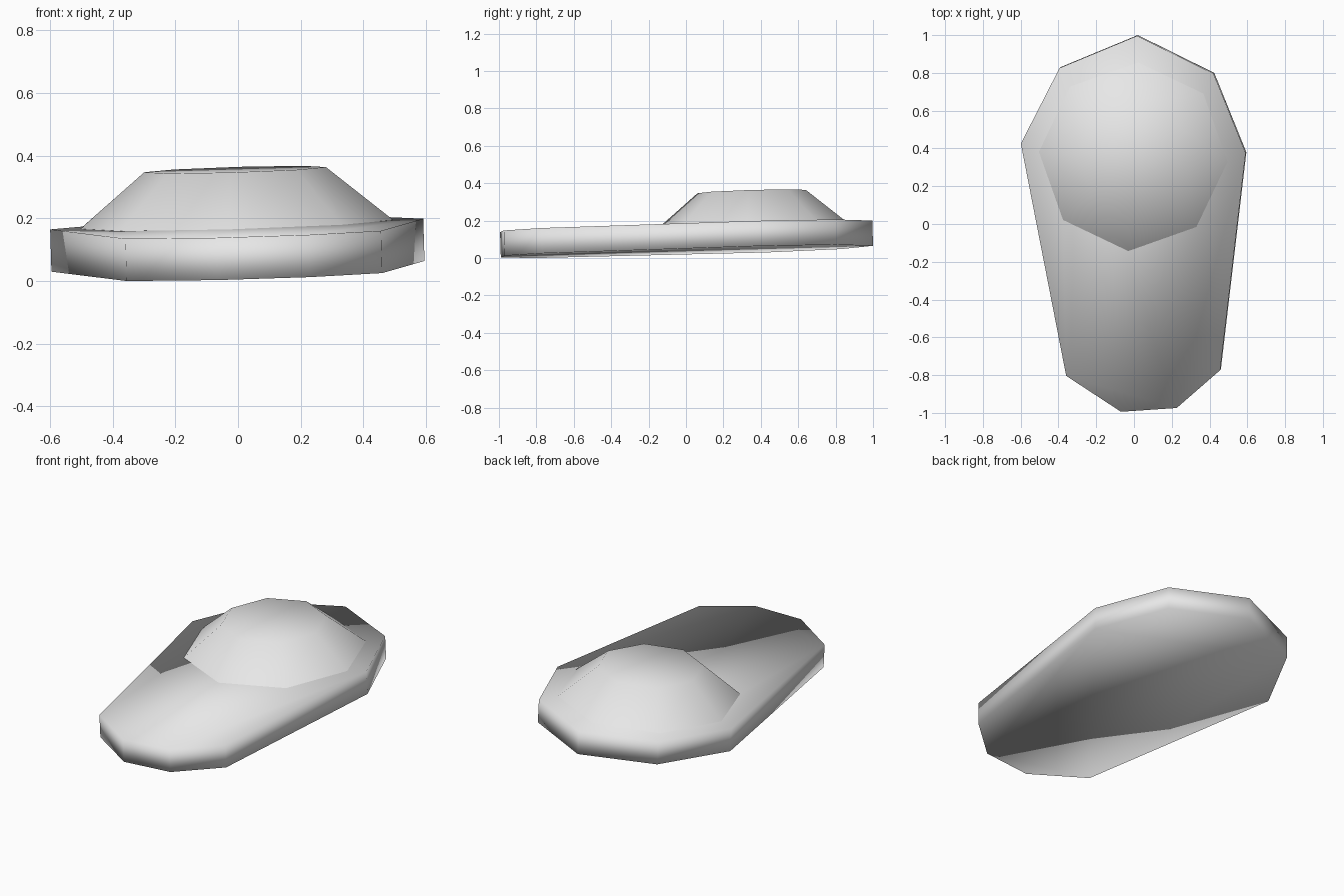
import bpy
import bmesh
from math import cos, sin, radians, tau
from mathutils import Vector

cube = bpy.data.objects.get("Cube")
if cube:
    bpy.data.objects.remove(cube, do_unlink=True)

grey = bpy.data.materials.new("light_grey")
grey.use_nodes = True
colour = (0.8, 0.8, 0.8, 1)
grey.diffuse_color = colour
grey.node_tree.nodes["Principled BSDF"].inputs["Base Color"].default_value = colour

TILT = 0.03                                   # same gentle slope along x and y
UP = Vector((-TILT, -TILT, 1)).normalized()


def on_slope(x, y, height):
    """Point on the tilted ground plane, raised along its normal."""
    return Vector((x, y, TILT * (x + y + 1.16))) + UP * height


def loft(name, lower, upper, closed_bottom):
    """Join two matching rings with walls and a cap, shaded smooth."""
    bm = bmesh.new()
    a = [bm.verts.new(p) for p in lower]
    b = [bm.verts.new(p) for p in upper]
    n = len(a)
    for i in range(n):
        j = (i + 1) % n
        bm.faces.new((a[i], a[j], b[j], b[i]))
    bm.faces.new(b)
    if closed_bottom:
        bm.faces.new(a[::-1])
    for f in bm.faces:
        f.smooth = True
    mesh = bpy.data.meshes.new(name)
    bm.to_mesh(mesh)
    bm.free()
    mesh.materials.append(grey)
    obj = bpy.data.objects.new(name, mesh)
    bpy.context.collection.objects.link(obj)
    return obj


# Flat hull slab, wide at the back and narrow at the front
outline = [(0.02, 1.0), (-0.39, 0.83), (-0.595, 0.43), (-0.355, -0.8), (-0.065, -0.99),
           (0.23, -0.97), (0.46, -0.77), (0.595, 0.38), (0.425, 0.8)]
loft("hull", [on_slope(x, y, 0) for x, y in outline],
     [on_slope(x, y, 0.135) for x, y in outline], True)


# Eight-sided cabin, tapering to a flat roof
def ring(radius, height):
    turns = [radians(-3) + tau * i / 8 for i in range(8)]
    return [on_slope(radius * cos(t), 0.36 + radius * sin(t), height) for t in turns]


loft("cabin", ring(0.5, 0.135), ring(0.29, 0.31), False)
